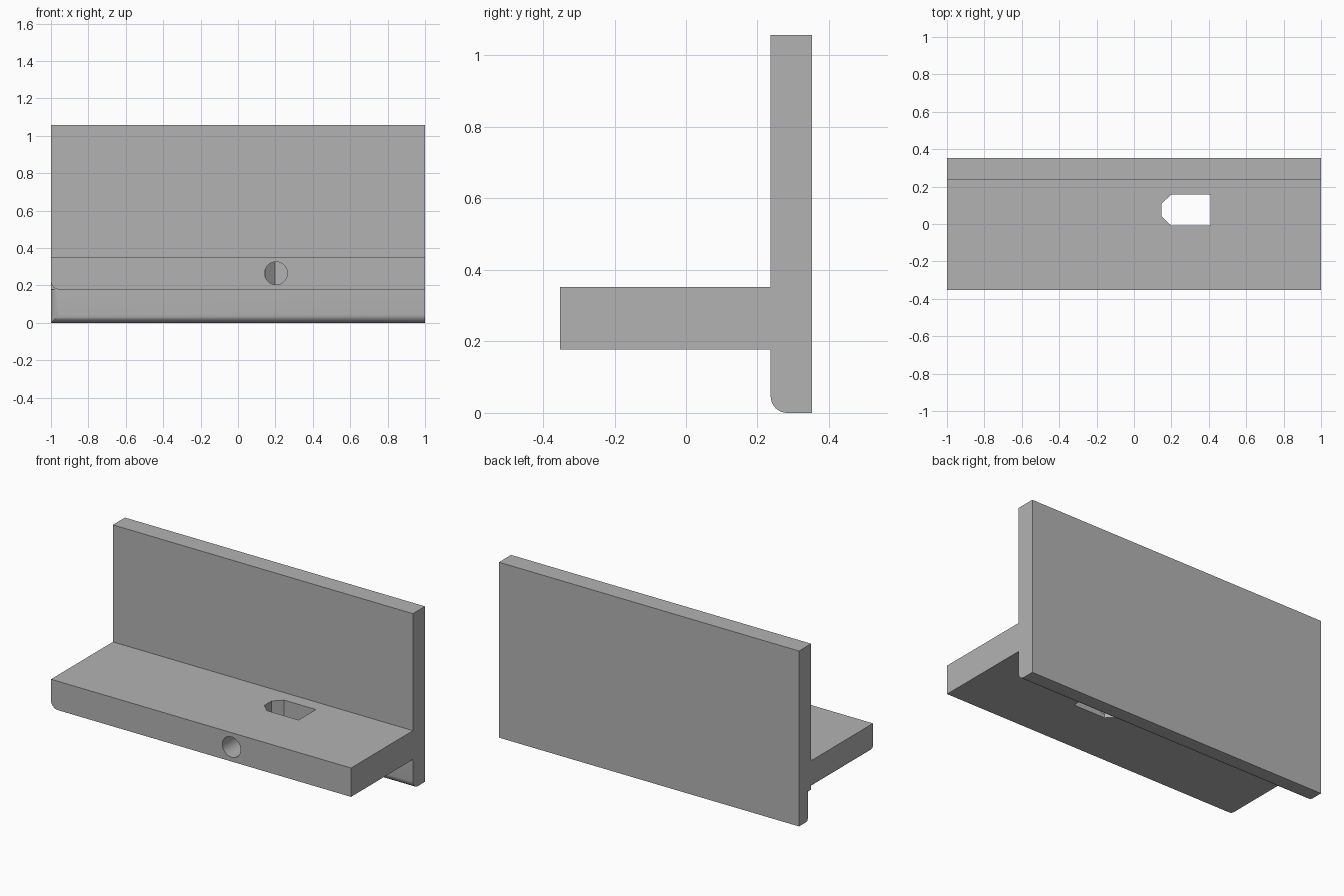
import bpy, bmesh, math
from mathutils import Matrix

cube = bpy.data.objects.get("Cube")
if cube:
    bpy.data.objects.remove(cube, do_unlink=True)

GREY = (0.45, 0.45, 0.45, 1)
mat = bpy.data.materials.new("plain grey")
mat.use_nodes = True
mat.diffuse_color = GREY
mat.node_tree.nodes["Principled BSDF"].inputs["Base Color"].default_value = GREY

# Key dimensions
FRONT, FACE, BACK = -0.352, 0.237, 0.352
SHELF_BOTTOM, SHELF_TOP, TOP = 0.178, 0.352, 1.057
ROUND = 0.046


def finish(name, bm):
    bmesh.ops.recalc_face_normals(bm, faces=bm.faces)
    mesh = bpy.data.meshes.new(name)
    bm.to_mesh(mesh)
    bm.free()
    mesh.materials.append(mat)
    ob = bpy.data.objects.new(name, mesh)
    bpy.context.collection.objects.link(ob)
    return ob


def box(name, y0, y1, z0, z1, is_round=None):
    """Full-width box; edges chosen by is_round are rounded over."""
    bm = bmesh.new()
    bmesh.ops.create_cube(bm, size=1)
    for v in bm.verts:
        v.co = (v.co.x * 2, y0 if v.co.y < 0 else y1, z0 if v.co.z < 0 else z1)
    if is_round:
        edges = [e for e in bm.edges if is_round((e.verts[0].co + e.verts[1].co) / 2)]
        bmesh.ops.bevel(bm, geom=edges, offset=ROUND, segments=8, profile=0.5, affect='EDGES')
    return finish(name, bm)


def prism(name, outline, z0, z1):
    bm = bmesh.new()
    face = bm.faces.new([bm.verts.new((x, y, z0)) for x, y in outline])
    new = bmesh.ops.extrude_face_region(bm, geom=[face])["geom"]
    moved = [v for v in new if isinstance(v, bmesh.types.BMVert)]
    bmesh.ops.translate(bm, verts=moved, vec=(0, 0, z1 - z0))
    return finish(name, bm)


def combine(target, other, operation):
    mod = target.modifiers.new(operation.lower(), 'BOOLEAN')
    mod.operation, mod.object, mod.solver = operation, other, 'EXACT'
    bpy.context.view_layer.objects.active = target
    bpy.ops.object.modifier_apply(modifier=mod.name)
    bpy.data.objects.remove(other, do_unlink=True)


# Upright plate, shelf with a rounded lower end, and lip with rounded front edges
bracket = box("angle_bracket", FACE, BACK, SHELF_BOTTOM, TOP)
shelf = box("shelf", FRONT, FACE, SHELF_BOTTOM, SHELF_TOP,
            lambda m: m.x < -0.9 and m.z < SHELF_BOTTOM + 0.01)
lip = box("lower_lip", FACE, BACK, 0, SHELF_BOTTOM,
          lambda m: m.y < FACE + 0.01 and (m.x < -0.9 or (abs(m.x) < 0.1 and m.z < 0.01)))
combine(bracket, shelf, 'UNION')
combine(bracket, lip, 'UNION')

# Nut pocket through the shelf, with clipped corners on one end
pocket = prism("nut_pocket", [(0.148, 0.04), (0.198, -0.008), (0.409, -0.008),
                              (0.409, 0.157), (0.198, 0.157), (0.148, 0.109)], 0.1, 0.5)
combine(bracket, pocket, 'DIFFERENCE')

# Screw bore from the front edge into the pocket
bm = bmesh.new()
bmesh.ops.create_cone(bm, cap_ends=True, segments=48, radius1=0.061, radius2=0.061, depth=0.48,
                      matrix=Matrix.Translation((0.203, -0.18, 0.265))
                      @ Matrix.Rotation(math.pi / 2, 4, 'X'))
combine(bracket, finish("screw_bore", bm), 'DIFFERENCE')

bpy.ops.object.select_all(action='DESELECT')
bracket.select_set(True)
bpy.context.view_layer.objects.active = bracket
bpy.ops.object.shade_smooth_by_angle(angle=math.radians(30))
